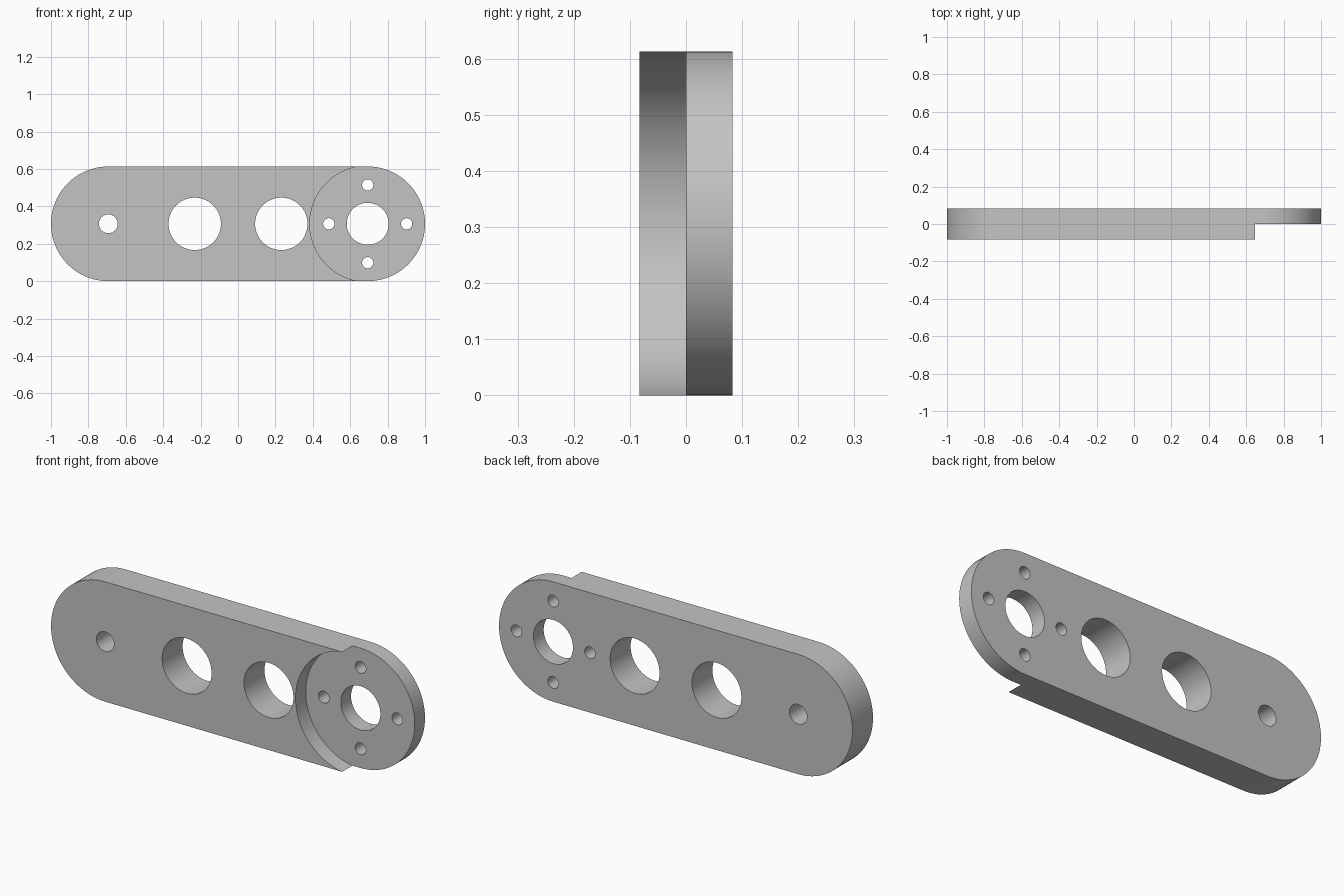
import bpy
import bmesh
from math import pi, cos, sin, radians
from mathutils import Matrix

cube = bpy.data.objects.get("Cube")
if cube:
    bpy.data.objects.remove(cube, do_unlink=True)

R = 0.3065          # end radius and half height of the bar
END = 1 - R         # x of the end centres
HALF = 0.083        # half thickness
STEPS = 48

grey = bpy.data.materials.new("plain grey")
grey.use_nodes = True
colour = (0.55, 0.55, 0.55, 1)
grey.diffuse_color = colour
grey.node_tree.nodes["Principled BSDF"].inputs["Base Color"].default_value = colour


def add_object(name, bm):
    mesh = bpy.data.meshes.new(name)
    bmesh.ops.recalc_face_normals(bm, faces=bm.faces)
    bm.to_mesh(mesh)
    bm.free()
    mesh.materials.append(grey)
    obj = bpy.data.objects.new(name, mesh)
    bpy.context.collection.objects.link(obj)
    return obj


def add_cylinder(bm, x, z, radius, y0, y1):
    place = Matrix.Translation((x, (y0 + y1) / 2, z)) @ Matrix.Rotation(pi / 2, 4, "X")
    bmesh.ops.create_cone(bm, cap_ends=True, segments=96, radius1=radius,
                          radius2=radius, depth=y1 - y0, matrix=place)


# Bar with round ends
bm = bmesh.new()
outline = []
for side in (1, -1):
    for i in range(STEPS + 1):
        a = -pi / 2 + pi * i / STEPS
        outline.append(bm.verts.new((side * (END + R * cos(a)), -HALF, R + side * R * sin(a))))
face = bm.faces.new(outline)
extruded = bmesh.ops.extrude_face_region(bm, geom=[face])["geom"]
bmesh.ops.translate(bm, vec=(0, 2 * HALF, 0),
                    verts=[g for g in extruded if isinstance(g, bmesh.types.BMVert)])
bar = add_object("link_bar", bm)

# Round recess that halves the thickness at the left end
bm = bmesh.new()
add_cylinder(bm, END, R, 0.31, -0.3, 0)
recess = add_object("recess_cutter", bm)

# Through holes: pivot, two lightening holes, hub bore and four bolt holes
holes = [(-END, R, 0.05), (-0.2315, R, 0.14), (0.2315, R, 0.14), (END, R, 0.112)]
for i in range(4):
    a = i * pi / 2
    holes.append((END + 0.208 * cos(a), R + 0.208 * sin(a), 0.03))
bm = bmesh.new()
for x, z, radius in holes:
    add_cylinder(bm, x, z, radius, -0.3, 0.3)
drills = add_object("hole_cutter", bm)

# Cut the bar, then remove the cutters
bpy.ops.object.select_all(action="DESELECT")
bpy.context.view_layer.objects.active = bar
bar.select_set(True)
for cutter in (recess, drills):
    cutter.hide_render = True
    mod = bar.modifiers.new(cutter.name, "BOOLEAN")
    mod.operation = "DIFFERENCE"
    mod.solver = "EXACT"
    mod.object = cutter
    bpy.ops.object.modifier_apply(modifier=mod.name)
    bpy.data.objects.remove(cutter, do_unlink=True)

bpy.ops.object.shade_smooth_by_angle(angle=radians(30))
